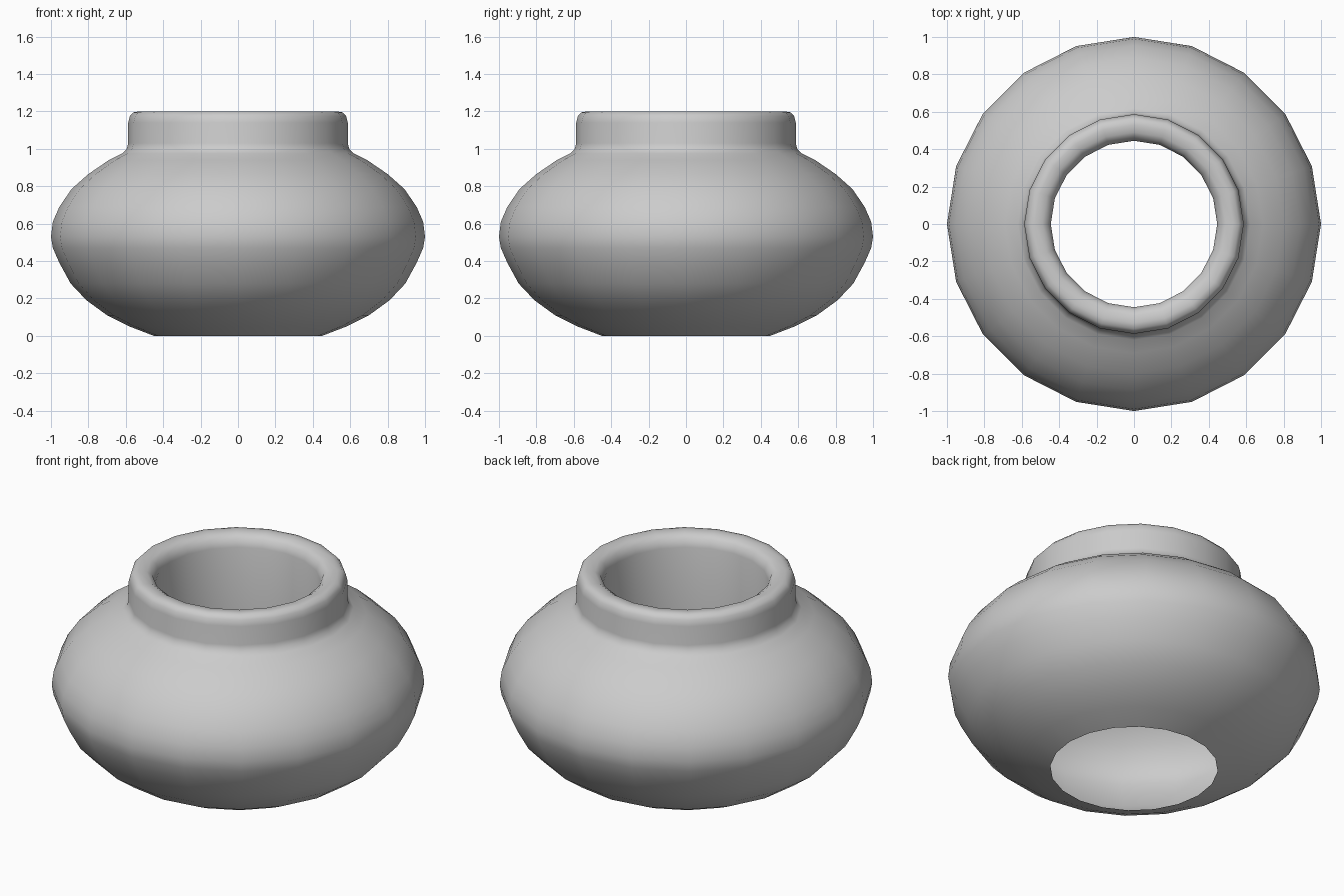
import bpy, bmesh, math

if "Cube" in bpy.data.objects:
    bpy.data.objects.remove(bpy.data.objects["Cube"])

SIDES = 20

# Radius / height profile: foot opening, belly, neck, rolled rim, inner neck
PROFILE = [
    (0.45, 0.00), (0.58, 0.05), (0.70, 0.11), (0.81, 0.19), (0.895, 0.28),
    (0.955, 0.39), (0.99, 0.47), (1.00, 0.53), (0.99, 0.61), (0.955, 0.69),
    (0.89, 0.785), (0.80, 0.865), (0.69, 0.94), (0.62, 0.975), (0.595, 1.00),
    (0.587, 1.03), (0.587, 1.14), (0.578, 1.175), (0.56, 1.195), (0.53, 1.20),
    (0.49, 1.195), (0.46, 1.175), (0.445, 1.13), (0.445, 0.60),
]


def lathe(name, profile, sides):
    bm = bmesh.new()
    rings = []
    for r, z in profile:
        ring = []
        for i in range(sides):
            a = 2 * math.pi * i / sides
            ring.append(bm.verts.new((r * math.cos(a), r * math.sin(a), z)))
        rings.append(ring)
    for lower, upper in zip(rings, rings[1:]):
        for i in range(sides):
            j = (i + 1) % sides
            bm.faces.new((lower[i], lower[j], upper[j], upper[i]))
    mesh = bpy.data.meshes.new(name)
    bm.to_mesh(mesh)
    bm.free()
    obj = bpy.data.objects.new(name, mesh)
    bpy.context.collection.objects.link(obj)
    return obj


# Round pot with open foot and hollow neck
pot = lathe("pot", PROFILE, SIDES)
bpy.context.view_layer.objects.active = pot
pot.select_set(True)
bpy.ops.object.shade_smooth_by_angle(angle=math.radians(50))
